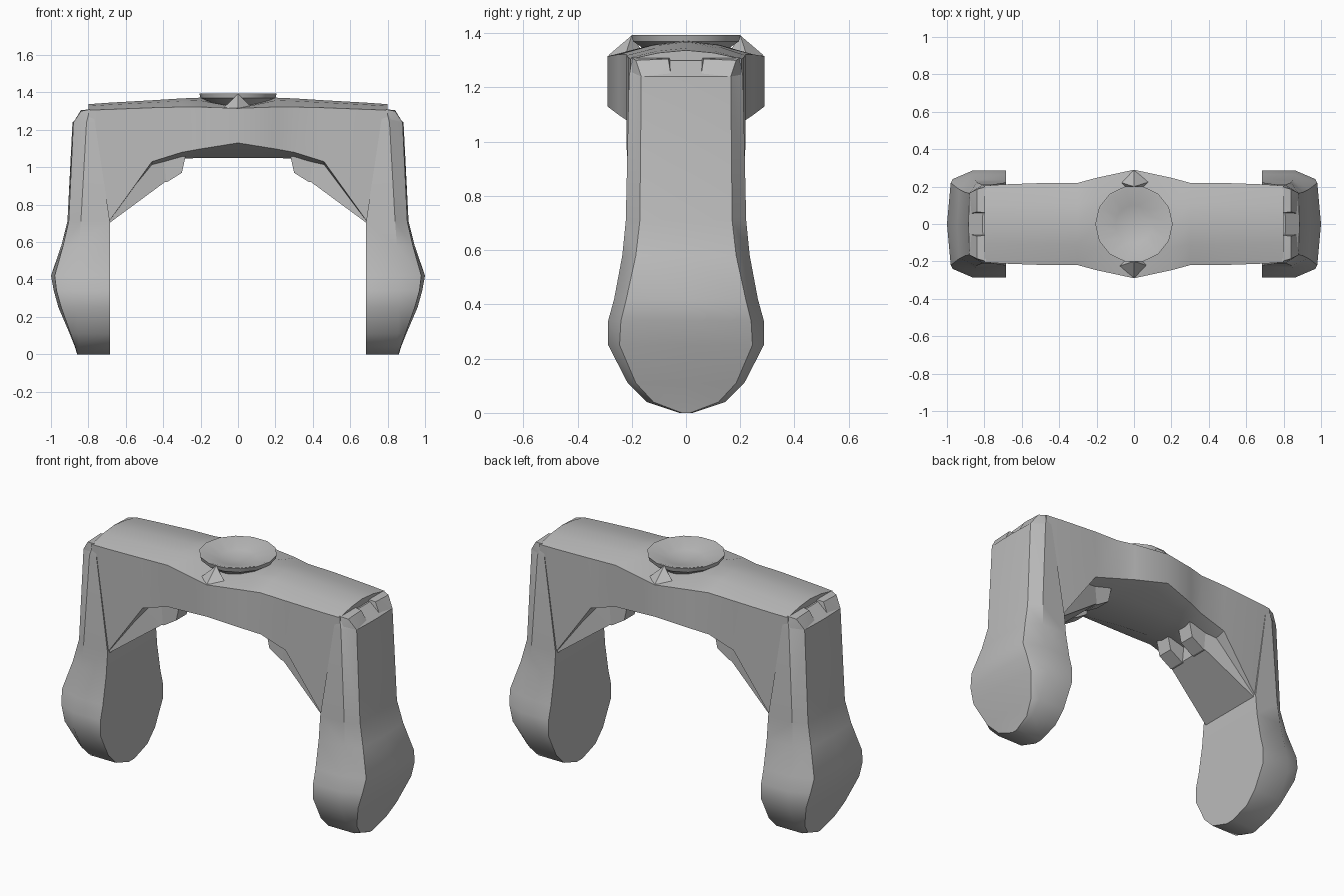
import bpy, bmesh, math

old = bpy.data.objects.get("Cube")
if old:
    bpy.data.objects.remove(old, do_unlink=True)

grey = bpy.data.materials.new("plain grey")
grey.use_nodes = True
grey.diffuse_color = (0.5, 0.5, 0.5, 1)
grey.node_tree.nodes["Principled BSDF"].inputs["Base Color"].default_value = (0.5, 0.5, 0.5, 1)


def finish(name, bm, axes=(False, False), angle=28):
    bmesh.ops.recalc_face_normals(bm, faces=bm.faces[:])
    mesh = bpy.data.meshes.new(name)
    bm.to_mesh(mesh)
    bm.free()
    mesh.materials.append(grey)
    obj = bpy.data.objects.new(name, mesh)
    bpy.context.collection.objects.link(obj)
    if any(axes):
        mod = obj.modifiers.new("mirror", 'MIRROR')
        mod.use_axis = (axes[0], axes[1], False)
        mod.use_clip = False
        mod.use_mirror_merge = False
    bpy.ops.object.select_all(action='DESELECT')
    obj.select_set(True)
    bpy.context.view_layer.objects.active = obj
    bpy.ops.object.shade_smooth_by_angle(angle=math.radians(angle))
    return obj


def loft(name, rings, axes=(False, False)):
    bm = bmesh.new()
    rows = [[bm.verts.new(p) for p in ring] for ring in rings]
    n = len(rows[0])
    for a, b in zip(rows, rows[1:]):
        for i in range(n):
            j = (i + 1) % n
            bm.faces.new((a[i], a[j], b[j], b[i]))
    bm.faces.new(rows[0])
    bm.faces.new(rows[-1])
    return finish(name, bm, axes)


def hull(name, points, axes):
    bm = bmesh.new()
    for p in points:
        bm.verts.new(p)
    bmesh.ops.convex_hull(bm, input=bm.verts[:])
    return finish(name, bm, axes)


# Arched bridge: x, half depth, top edge, crown, bottom edge, bottom middle
half = [(0, .29, 1.315, 1.32, 1.13, 1.05),
        (.2, .247, 1.322, 1.372, 1.098, 1.05),
        (.3, .22, 1.322, 1.368, 1.08, 1.045),
        (.46, .22, 1.318, 1.358, 1.03, 1.0),
        (.69, .212, 1.309, 1.345, .71, .705),
        (.8, .205, 1.305, 1.337, .71, .705)]
stations = [(-s[0],) + s[1:] for s in reversed(half[1:])] + half


def bridge_ring(x, w, edge, crown, low, mid):
    shoulder = edge + (crown - edge) * .7
    return [(x, -w, low), (x, -w, edge), (x, -w * .5, shoulder), (x, 0, crown),
            (x, w * .5, shoulder), (x, w, edge), (x, w, low),
            (x, w * .45, mid), (x, -w * .45, mid)]


loft("bridge", [bridge_ring(*s) for s in stations])

# Arms: z, inner x, side x, side y, outer x, outer y, outer middle x
arm_rows = [(1.3, .775, .795, .2, .805, .17, .81),
            (1.24, .765, .81, .21, .88, .165, .885),
            (.71, .685, .84, .222, .905, .17, .912),
            (.58, .685, .85, .235, .935, .185, .945),
            (.42, .685, .86, .265, .98, .22, 1.0),
            (.34, .685, .86, .287, .97, .24, .985),
            (.25, .685, .86, .287, .945, .245, .96),
            (.11, .685, .855, .215, .895, .185, .9),
            (.04, .685, .85, .145, .87, .12, .872),
            (0, .685, .845, .025, .858, .015, .86)]


def arm_ring(z, xi, xs, ys, xo, yo, xm):
    return [(xi, -ys, z), (xs, -ys, z), (xo, -yo, z), (xm, 0, z),
            (xo, yo, z), (xs, ys, z), (xi, ys, z)]


loft("arm", [arm_ring(*r) for r in arm_rows], (True, False))

# Diagonal gusset under each end of the bridge
hull("gusset", [(x, s * y, z) for s in (-1, 1) for x, y, z in
                ((.4, .14, 1.08), (.385, .14, .925), (.69, .205, .7), (.69, .205, 1.08))],
     (True, False))

# Paired blocks at the inner end of the gusset
hull("inner_block", [(x, y, z) for y in (.045, .14) for x, z in
                     ((.28, 1.06), (.3, .97), (.38, .92), (.42, .92), (.42, 1.06))],
     (True, True))

# Small wedges on the shoulders of the arms
hull("shoulder_wedge", [(.79, .06, 1.31), (.84, .065, 1.305), (.875, .055, 1.24),
                        (.79, .2, 1.31), (.84, .185, 1.3), (.88, .165, 1.24),
                        (.81, .205, 1.24), (.79, .06, 1.24)], (True, True))

# Shallow cup on top of the bridge
bm = bmesh.new()
sides = 14
levels = [(.12, 1.315), (.2, 1.37), (.207, 1.394), (.195, 1.394), (.1, 1.362)]
rows = []
for radius, z in levels:
    rows.append([bm.verts.new((radius * math.cos(math.tau * i / sides),
                               radius * math.sin(math.tau * i / sides), z))
                 for i in range(sides)])
for a, b in zip(rows, rows[1:]):
    for i in range(sides):
        j = (i + 1) % sides
        bm.faces.new((a[i], a[j], b[j], b[i]))
centre = bm.verts.new((0, 0, 1.35))
for i in range(sides):
    bm.faces.new((rows[-1][i], rows[-1][(i + 1) % sides], centre))
bm.faces.new(rows[0])
finish("top_cup", bm)

# Pointed braces between the cup and the flared edges
hull("cup_brace", [(0, -.2, 1.392), (-.08, -.225, 1.315), (.08, -.225, 1.315),
                   (0, -.287, 1.318), (0, -.15, 1.315)], (False, True))
